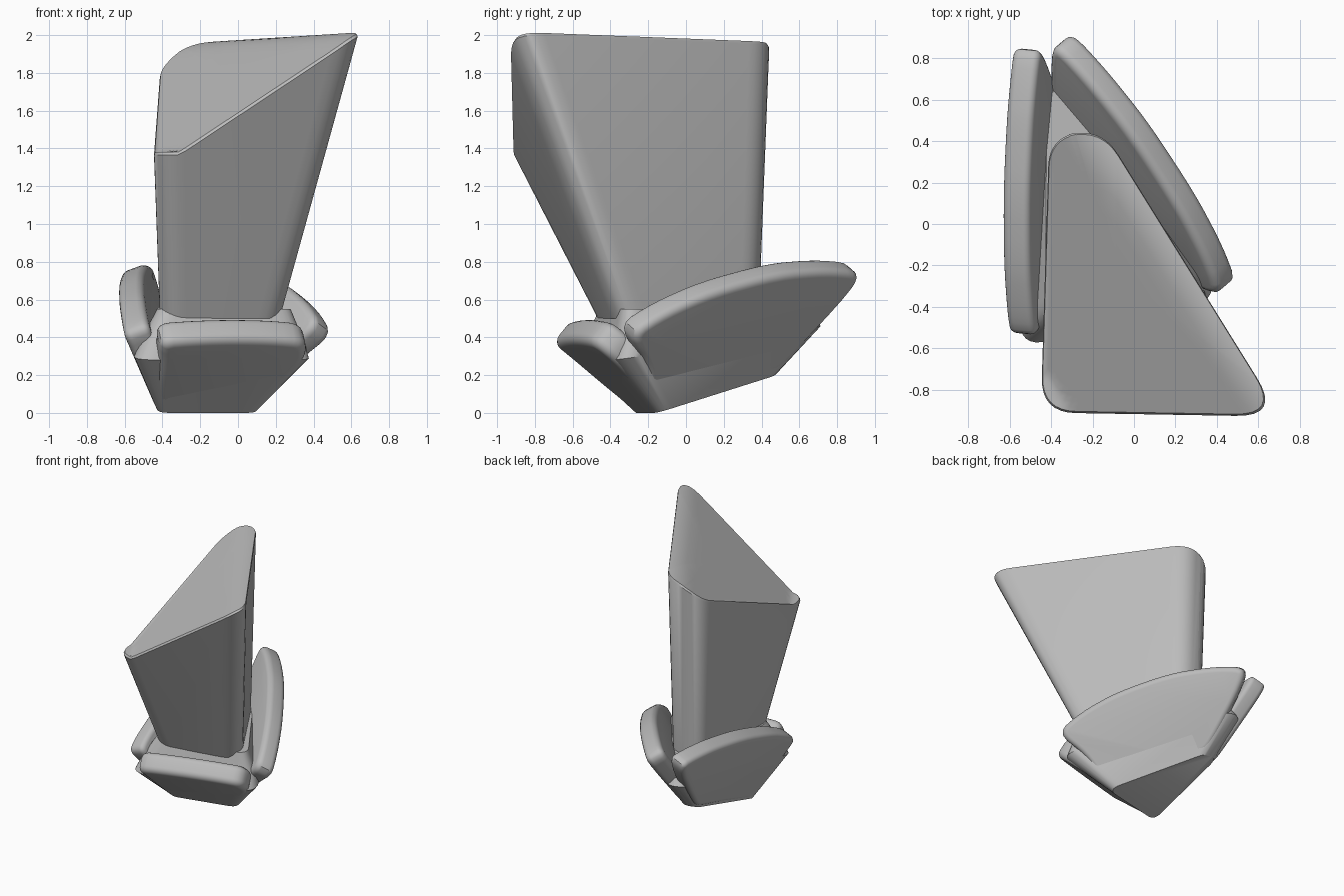
import bpy, bmesh
from mathutils import Vector

if "Cube" in bpy.data.objects:
    bpy.data.objects.remove(bpy.data.objects["Cube"])

grey = bpy.data.materials.new("stone_grey")
grey.diffuse_color = (0.5, 0.5, 0.5, 1)
grey.use_nodes = True
grey.node_tree.nodes["Principled BSDF"].inputs["Base Color"].default_value = grey.diffuse_color


def finish(name, bm, bevel=0):
    bmesh.ops.recalc_face_normals(bm, faces=bm.faces[:])
    mesh = bpy.data.meshes.new(name)
    bm.to_mesh(mesh)
    bm.free()
    mesh.materials.append(grey)
    ob = bpy.data.objects.new(name, mesh)
    bpy.context.collection.objects.link(ob)
    bpy.ops.object.select_all(action='DESELECT')
    bpy.context.view_layer.objects.active = ob
    ob.select_set(True)
    if bevel:
        mod = ob.modifiers.new("round", 'BEVEL')
        mod.width, mod.segments, mod.limit_method = bevel, 5, 'ANGLE'
        mod.angle_limit = 0.9
        bpy.ops.object.modifier_apply(modifier=mod.name)
    bpy.ops.object.shade_smooth_by_angle(angle=0.6)
    return ob


def rounded(corners, radii, seg=8):
    """Closed ring with every corner replaced by a curve."""
    pts = [Vector(c) for c in corners]
    ring = []
    for i, c in enumerate(pts):
        a, b = pts[i - 1], pts[(i + 1) % len(pts)]
        p = c + (a - c).normalized() * radii[i]
        q = c + (b - c).normalized() * radii[i]
        for k in range(seg + 1):
            t = k / seg
            ring.append(p * (1 - t) ** 2 + c * 2 * t * (1 - t) + q * t * t)
    return ring


def loft(name, rings):
    bm = bmesh.new()
    rows = [[bm.verts.new(p) for p in r] for r in rings]
    n = len(rows[0])
    for lo, hi in zip(rows, rows[1:]):
        for i in range(n):
            j = (i + 1) % n
            bm.faces.new((lo[i], lo[j], hi[j], hi[i]))
    bm.faces.new(rows[0][::-1])
    bm.faces.new(rows[-1])
    return finish(name, bm)


def soften(pts, times=2):
    """Corner cutting, turns a coarse outline into a smooth one."""
    for _ in range(times):
        out = []
        for i, p in enumerate(pts):
            q = pts[(i + 1) % len(pts)]
            out += [p.lerp(q, 0.22), p.lerp(q, 0.78)]
        pts = out
    return pts


def petal(name, plane, axis, outline, thick, bevel):
    """Slab on a plane; the outline is given without the solved axis."""
    a, b, c = (Vector(p) for p in plane)
    n = (b - a).cross(c - a).normalized()
    if n.z > 0:
        n = -n
    outer = []
    for u, z in outline:
        p = Vector((0, u, z)) if axis == 0 else Vector((u, 0, z))
        p[axis] = a[axis]
        p[axis] -= n.dot(p - a) / n[axis]
        outer.append(p)
    outer = soften(outer)
    bm = bmesh.new()
    vo = [bm.verts.new(p) for p in outer]
    vi = [bm.verts.new(p - n * thick) for p in outer]
    bm.faces.new(vo)
    bm.faces.new(vi[::-1])
    for i in range(len(vo)):
        j = (i + 1) % len(vo)
        bm.faces.new((vo[i], vi[i], vi[j], vo[j]))
    return finish(name, bm, bevel)


# Tall tapered body: slanted top that rolls over along its right edge
def top_z(x, y):
    slope = 1.405 + 0.67 * (x + 0.28) + 0.40 * (y + 0.9)
    level = 1.955 + 0.067 * (x + 0.28)
    k = 0.06
    h = max(k - abs(slope - level), 0) / k
    return max(min(slope, level) - h * h * k / 4, 1.38)


top = [(-0.45, -0.91, 0), (0.71, -0.93, 0), (-0.16, 0.47, 0), (-0.41, 0.41, 0)]
base = [(-0.42, -0.49, 0.5), (0.28, -0.36, 0.5), (-0.16, 0.41, 0.5), (-0.38, 0.36, 0.5)]
rim = rounded(top, [0.17, 0.22, 0.16, 0.13])
foot = rounded(base, [0.15, 0.18, 0.14, 0.09])
mid = sum(rim, Vector()) / len(rim)
rings = [foot]
for w in (0.0, 0.012, 0.04, 0.08, 0.12, 0.17, 0.23, 0.3, 0.4, 0.6, 0.9):
    ring = [p.lerp(mid, w) for p in rim]
    for p in ring:
        p.z = top_z(p.x, p.y) - (0.015 if w == 0 else 0)
    rings.append(ring)
loft("body", rings)

# Cup with rounded corners under the body
loft("cup", [
    rounded([(-0.43, -0.28, 0.0), (0.13, -0.15, 0.0), (-0.31, 0.48, 0.2), (-0.42, 0.46, 0.2)],
            [0.08, 0.1, 0.07, 0.07]),
    rounded([(-0.56, -0.60, 0.28), (0.44, -0.36, 0.28), (-0.34, 0.73, 0.46), (-0.47, 0.69, 0.46)],
            [0.15, 0.18, 0.08, 0.08]),
    rounded([(-0.53, -0.57, 0.36), (0.42, -0.34, 0.36), (-0.34, 0.71, 0.48), (-0.46, 0.68, 0.48)],
            [0.15, 0.18, 0.08, 0.08]),
    rounded([(-0.43, -0.48, 0.55), (0.32, -0.33, 0.55), (-0.31, 0.66, 0.56), (-0.42, 0.64, 0.56)],
            [0.12, 0.12, 0.07, 0.07]),
])

# Three leaning panels with thick rounded rims
petal("front_petal",
      [(-0.43, -0.28, 0.01), (-0.40, -0.70, 0.36), (0.35, -0.49, 0.36)], 1,
      [(-0.36, 0.0), (-0.43, 0.02), (-0.43, 0.15), (-0.41, 0.27), (-0.41, 0.37), (-0.2, 0.385),
       (0.0, 0.39), (0.2, 0.385), (0.36, 0.37), (0.37, 0.28), (0.24, 0.15), (0.11, 0.02),
       (0.06, 0.0)], 0.16, 0.055)
petal("right_petal",
      [(0.10, -0.16, 0.01), (0.43, -0.20, 0.40), (-0.32, 0.90, 0.66)], 0,
      [(-0.15, 0.01), (-0.18, 0.1), (-0.20, 0.25), (-0.29, 0.41), (-0.1, 0.53), (0.15, 0.64),
       (0.5, 0.735), (0.75, 0.755), (0.93, 0.74), (0.90, 0.65), (0.53, 0.25), (0.46, 0.20),
       (0.2, 0.14), (-0.08, 0.03)], 0.14, 0.055)
petal("left_petal",
      [(-0.43, -0.25, 0.01), (-0.605, -0.50, 0.42), (-0.57, 0.83, 0.68)], 0,
      [(-0.26, 0.01), (-0.31, 0.08), (-0.47, 0.31), (-0.54, 0.41), (-0.44, 0.48), (-0.2, 0.59),
       (0.15, 0.69), (0.5, 0.74), (0.7, 0.745), (0.86, 0.735), (0.83, 0.63),
       (0.51, 0.25), (0.45, 0.20), (0.2, 0.14), (-0.18, 0.02)], 0.14, 0.055)
